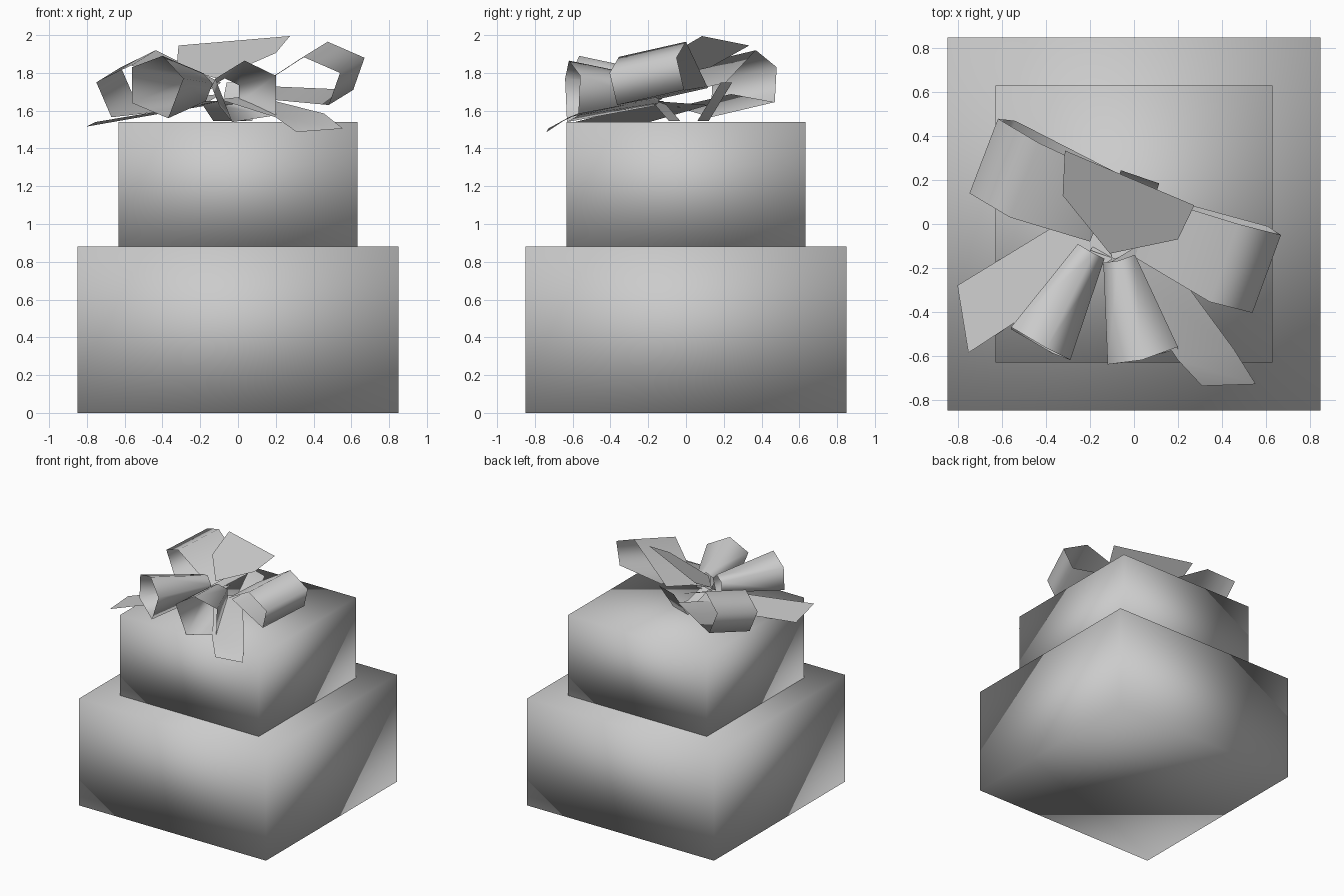
import bpy
import bmesh
from mathutils import Vector

cube = bpy.data.objects.get("Cube")
if cube:
    bpy.data.objects.remove(cube, do_unlink=True)

grey = bpy.data.materials.new("plain_grey")
grey.use_nodes = True
COLOUR = (0.6, 0.6, 0.6, 1)
grey.diffuse_color = COLOUR
grey.node_tree.nodes["Principled BSDF"].inputs["Base Color"].default_value = COLOUR


def finish(name, bm):
    """Turn a bmesh into a smooth shaded object."""
    mesh = bpy.data.meshes.new(name)
    bm.to_mesh(mesh)
    bm.free()
    mesh.materials.append(grey)
    for poly in mesh.polygons:
        poly.use_smooth = True
    obj = bpy.data.objects.new(name, mesh)
    bpy.context.collection.objects.link(obj)


def box(name, half, low, high):
    bm = bmesh.new()
    bmesh.ops.create_cube(bm, size=1)
    for v in bm.verts:
        v.co = (v.co.x * 2 * half, v.co.y * 2 * half, low if v.co.z < 0 else high)
    finish(name, bm)


def strip(name, edge_a, edge_b):
    """Thin ribbon spanned between two edge paths."""
    bm = bmesh.new()
    a = [bm.verts.new(p) for p in edge_a]
    b = [bm.verts.new(p) for p in edge_b]
    for i in range(len(a) - 1):
        bm.faces.new((a[i], a[i + 1], b[i + 1], b[i]))
    finish(name, bm)


def loop(name, path, across, inner=1.0):
    """Ribbon loop: a path swept sideways, narrower where it meets the knot."""
    last = len(path) - 1
    other = [Vector(p) + Vector(across) * (inner if i in (0, last) else 1)
             for i, p in enumerate(path)]
    strip(name, path, other)


def cone(name, rim, centre, scale):
    """Flared ribbon loop, open at the rim and gathered at the knot."""
    rim = [Vector(p) for p in rim]
    middle = sum(rim, Vector()) / len(rim)
    bm = bmesh.new()
    outer = [bm.verts.new(p) for p in rim]
    inner = [bm.verts.new(Vector(centre) + (p - middle) * scale) for p in rim]
    for i in range(len(rim)):
        j = (i + 1) % len(rim)
        bm.faces.new((outer[i], inner[i], inner[j], outer[j]))
    finish(name, bm)


# Stacked boxes
box("lower_box", 0.85, 0, 0.88)
box("upper_box", 0.632, 0.88, 1.54)

# Side loops of the bow
loop("left_loop",
     [(0, -0.15, 1.66), (0.345, -0.355, 1.885), (0.54, -0.405, 1.8),
      (0.48, -0.365, 1.63), (0.05, -0.15, 1.67)], (0.13, 0.355, 0.08), 0.75)
loop("right_loop",
     [(-0.2, -0.08, 1.68), (-0.565, 0.03, 1.84), (-0.75, 0.14, 1.75),
      (-0.67, 0.13, 1.565), (-0.2, -0.05, 1.62)], (0.13, 0.34, 0.08), 0.85)

# Flared front loops
cone("front_right_loop",
     [(-0.56, -0.47, 1.83), (-0.4, -0.565, 1.89), (-0.29, -0.62, 1.77),
      (-0.37, -0.59, 1.56), (-0.56, -0.48, 1.64)], (-0.2, -0.125, 1.73), 0.45)
cone("front_left_loop",
     [(-0.12, -0.64, 1.77), (0.035, -0.62, 1.865), (0.2, -0.56, 1.785),
      (0.2, -0.57, 1.575), (-0.03, -0.63, 1.54)], (-0.06, -0.16, 1.7), 0.45)

# Raised flat ribbon end at the back
bm = bmesh.new()
bm.faces.new([bm.verts.new(p) for p in (
    (-0.315, 0.335, 1.945), (-0.325, 0.13, 1.83), (-0.11, -0.135, 1.77),
    (0.2, -0.07, 1.905), (0.275, 0.085, 1.995))])
finish("back_ribbon_end", bm)

# Knot band under the bow
loop("knot_band",
     [(-0.2, -0.12, 1.65), (-0.13, -0.03, 1.545), (-0.1, 0.12, 1.545),
      (-0.06, 0.245, 1.75)], (0.175, -0.06, 0))

# Hanging ribbon tails
strip("right_tail",
      [(-0.15, 0.12, 1.63), (-0.805, -0.28, 1.515)],
      [(-0.1, -0.16, 1.65), (-0.755, -0.587, 1.54)])
strip("left_tail",
      [(-0.1, -0.17, 1.66), (0.2, -0.62, 1.565), (0.31, -0.738, 1.487)],
      [(0.08, -0.06, 1.68), (0.455, -0.57, 1.585), (0.555, -0.73, 1.505)])
